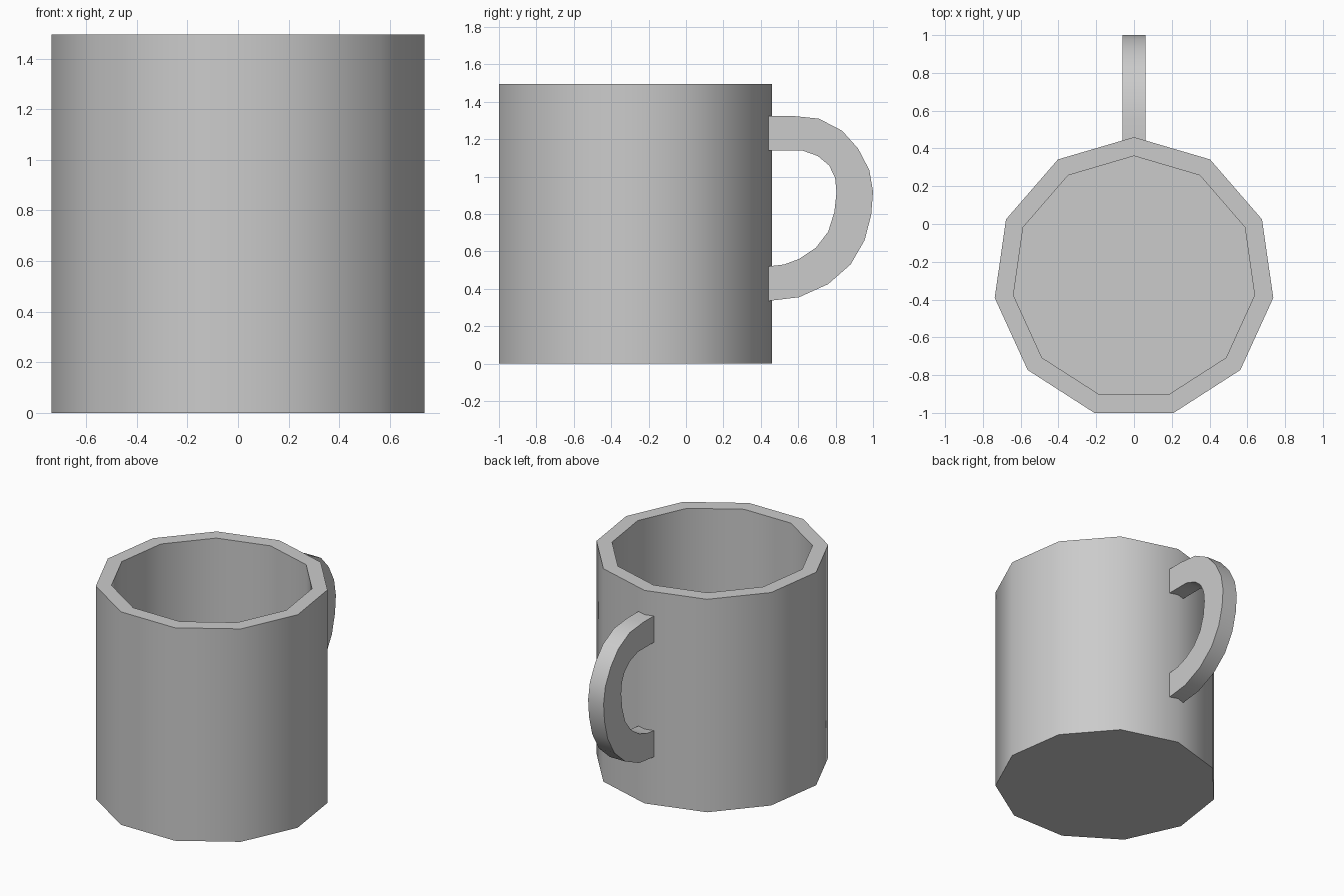
import bpy, bmesh
from math import sin, cos, tau, radians

if "Cube" in bpy.data.objects:
    bpy.data.objects.remove(bpy.data.objects["Cube"])

SIDES, CENTRE_Y = 11, -0.285


def finish(bm, name):
    bmesh.ops.recalc_face_normals(bm, faces=bm.faces)
    mesh = bpy.data.meshes.new(name)
    bm.to_mesh(mesh)
    bm.free()
    ob = bpy.data.objects.new(name, mesh)
    bpy.context.collection.objects.link(ob)
    bpy.ops.object.select_all(action='DESELECT')
    ob.select_set(True)
    bpy.context.view_layer.objects.active = ob
    bpy.ops.object.shade_smooth_by_angle(angle=radians(40))
    return ob


def bridge(bm, a, b, closed=True):
    n = len(a)
    for i in range(n if closed else n - 1):
        j = (i + 1) % n
        bm.faces.new((a[i], a[j], b[j], b[i]))


# Cup body: outer wall, rim, inner wall and floor as one closed shell
bm = bmesh.new()
rings = []
for r, z in [(0.745, 0), (0.745, 1.495), (0.645, 1.495), (0.645, 0.1)]:
    rings.append([bm.verts.new((r * sin(tau * i / SIDES),
                                CENTRE_Y + r * cos(tau * i / SIDES), z))
                  for i in range(SIDES)])
for a, b in zip(rings, rings[1:]):
    bridge(bm, a, b)
bm.faces.new(rings[0])
bm.faces.new(rings[-1])
finish(bm, "cup_body")

# Handle: matching outer and inner (y, z) outlines, given thickness in x
outer = [(0.44, 1.325), (0.56, 1.325), (0.71, 1.31), (0.835, 1.245), (0.92, 1.15),
         (0.98, 1.035), (1.0, 0.92), (0.99, 0.795), (0.955, 0.66), (0.88, 0.53),
         (0.76, 0.425), (0.605, 0.355), (0.44, 0.335)]
inner = [(0.44, 1.14), (0.54, 1.14), (0.62, 1.14), (0.705, 1.11), (0.765, 1.06),
         (0.797, 0.995), (0.805, 0.915), (0.793, 0.81), (0.76, 0.705), (0.695, 0.62),
         (0.605, 0.56), (0.525, 0.53), (0.44, 0.52)]
bm = bmesh.new()
sections = [[bm.verts.new((x, *p)) for x, p in
             ((-0.06, o), (0.06, o), (0.06, i), (-0.06, i))]
            for o, i in zip(outer, inner)]
for a, b in zip(sections, sections[1:]):
    bridge(bm, a, b)
bm.faces.new(sections[0])
bm.faces.new(sections[-1])
finish(bm, "handle")
